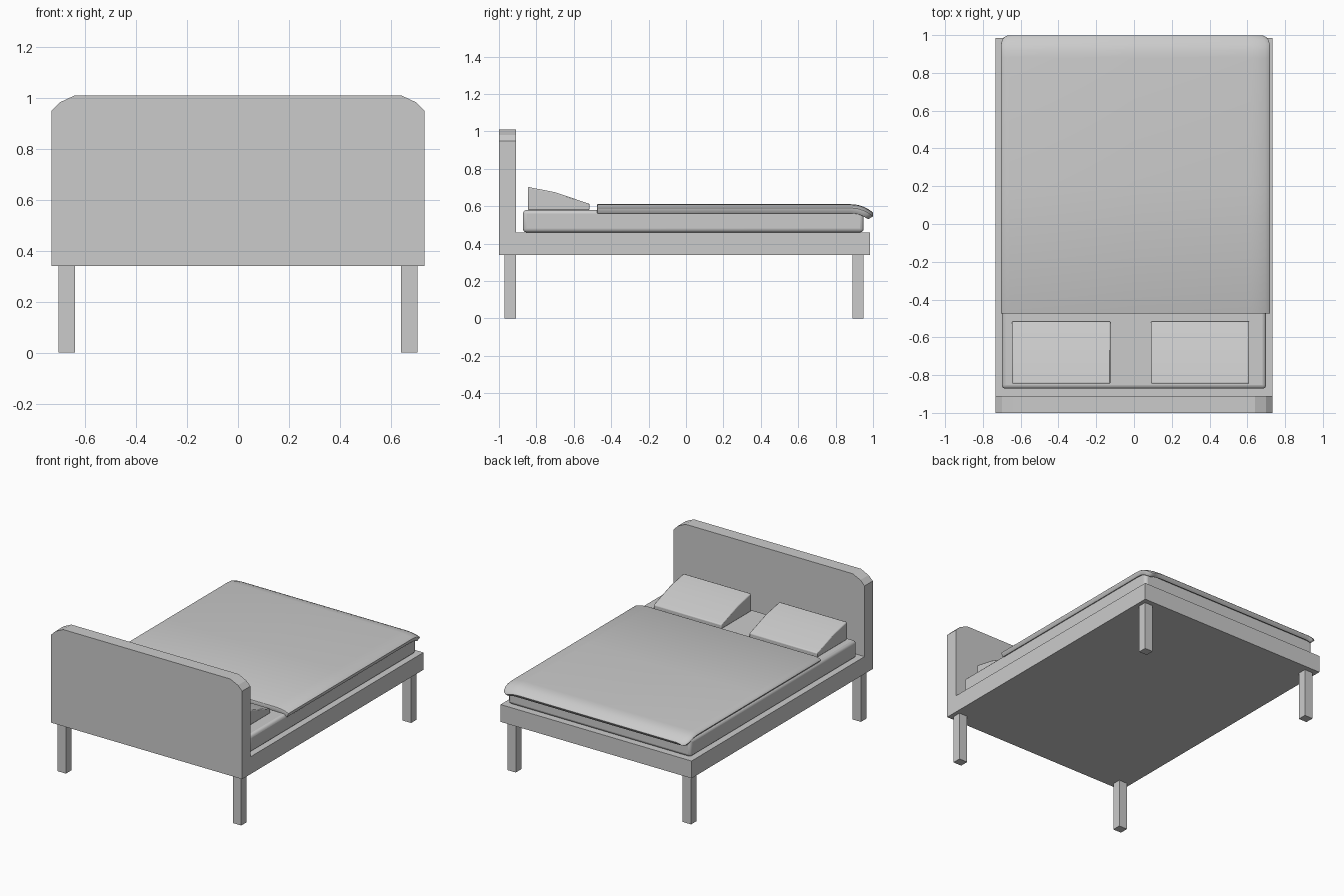
import bpy, bmesh

if "Cube" in bpy.data.objects:
    bpy.data.objects.remove(bpy.data.objects["Cube"])


def finish(name, bm, bevel=0.0, segments=3, solid=0.0):
    bmesh.ops.recalc_face_normals(bm, faces=bm.faces)
    me = bpy.data.meshes.new(name)
    bm.to_mesh(me)
    bm.free()
    ob = bpy.data.objects.new(name, me)
    bpy.context.collection.objects.link(ob)
    if solid:
        m = ob.modifiers.new("Thickness", 'SOLIDIFY')
        m.thickness = solid
        m.offset = -1
    if bevel:
        m = ob.modifiers.new("Bevel", 'BEVEL')
        m.width = bevel
        m.segments = segments
        m.limit_method = 'ANGLE'
        m.angle_limit = 0.7
        bpy.ops.object.select_all(action='DESELECT')
        ob.select_set(True)
        bpy.context.view_layer.objects.active = ob
        bpy.ops.object.shade_smooth_by_angle(angle=0.6)
    return ob


def prism(name, points, vector, **kw):
    """Extrude a closed polygon of 3D points along a vector."""
    bm = bmesh.new()
    face = bm.faces.new([bm.verts.new(p) for p in points])
    ext = bmesh.ops.extrude_face_region(bm, geom=[face])
    verts = [g for g in ext["geom"] if isinstance(g, bmesh.types.BMVert)]
    bmesh.ops.translate(bm, verts=verts, vec=vector)
    return finish(name, bm, **kw)


def box(name, x0, x1, y0, y1, z0, z1, **kw):
    base = [(x0, y0, z0), (x1, y0, z0), (x1, y1, z0), (x0, y1, z0)]
    return prism(name, base, (0, 0, z1 - z0), **kw)


# Frame and four legs
box("bed_frame", -0.732, 0.732, -0.91, 0.985, 0.34, 0.46)
for side, x in (("left", -0.672), ("right", 0.672)):
    for end, y in (("head", -0.94), ("foot", 0.92)):
        box(f"{end}_{side}_leg", x - 0.032, x + 0.032, y - 0.03, y + 0.03, 0, 0.34)

# Headboard with clipped corners
half = [(0.732, 0.34), (0.732, 0.95), (0.70, 0.982), (0.64, 1.01)]
outline = half + [(-x, z) for x, z in reversed(half)]
prism("headboard", [(x, -1.0, z) for x, z in outline], (0, 0.09, 0))

# Mattress
box("mattress", -0.70, 0.70, -0.872, 0.95, 0.46, 0.58, bevel=0.02)

# Wedge pillows
wedge = [(-0.845, 0.58), (-0.845, 0.703), (-0.70, 0.675), (-0.515, 0.612), (-0.515, 0.58)]
for name, x in (("left_pillow", -0.645), ("right_pillow", 0.09)):
    prism(name, [(x, y, z) for y, z in wedge], (0.52, 0, 0), bevel=0.006, segments=2)

# Blanket: (position, drop) across and (position, drop, width factor) along the bed
across = [(-0.706, 0.016), (-0.695, 0.006), (-0.66, 0), (0, 0),
          (0.62, 0), (0.66, 0.003), (0.695, 0.010), (0.72, 0.020)]
along = [(-0.475, 0, 1), (0.2, 0, 1), (0.88, 0, 1), (0.92, 0.004, 1), (0.95, 0.014, 1),
         (0.975, 0.027, 0.99), (0.99, 0.037, 0.975), (1.0, 0.045, 0.945)]
bm = bmesh.new()
rows = [[bm.verts.new((x * w, y, 0.611 - dx - dy)) for x, dx in across] for y, dy, w in along]
for a, b in zip(rows, rows[1:]):
    for i in range(len(across) - 1):
        bm.faces.new((a[i], a[i + 1], b[i + 1], b[i]))
finish("blanket", bm, bevel=0.006, segments=2, solid=0.032)
